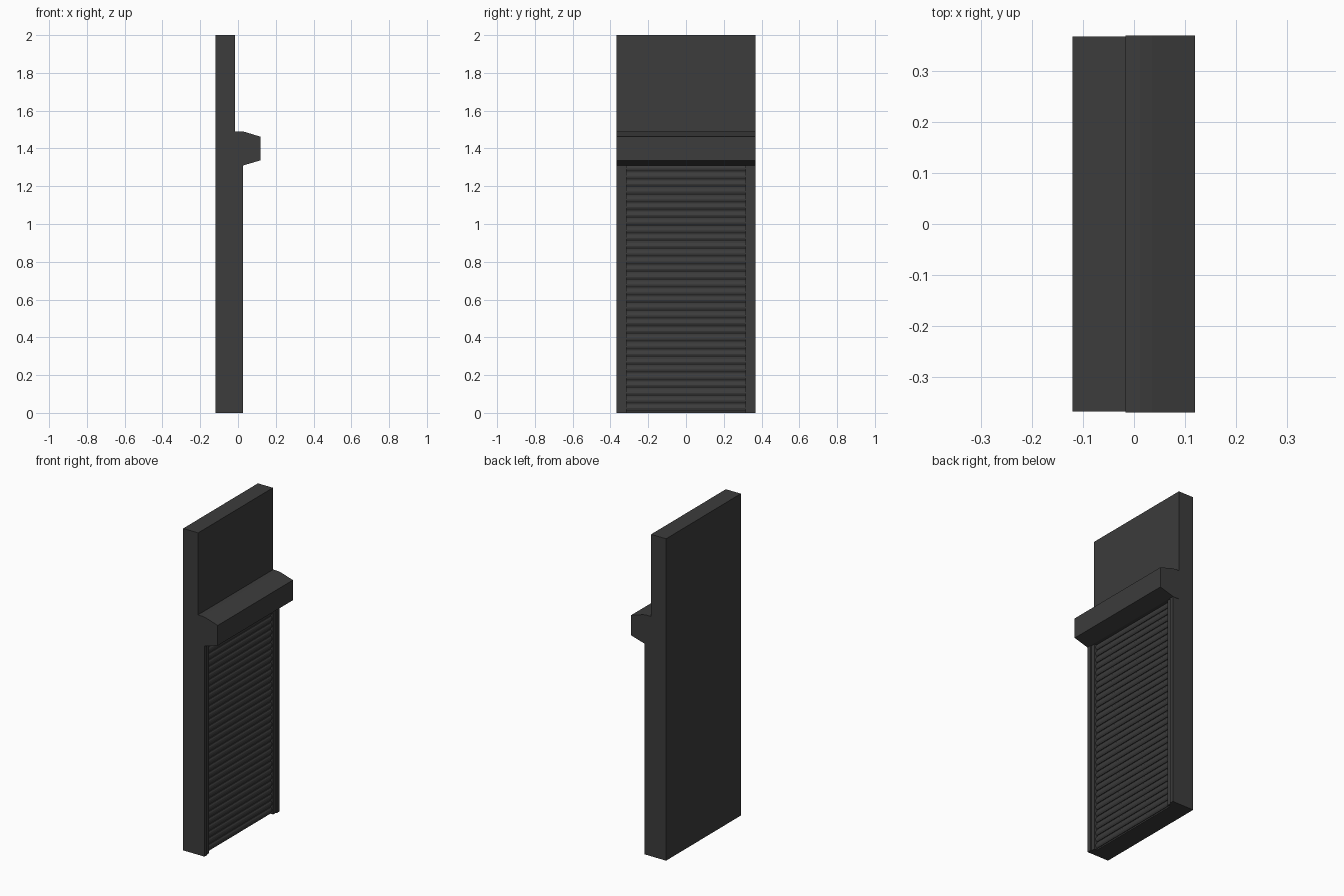
import bpy
import bmesh
import math

cube = bpy.data.objects.get("Cube")
if cube:
    bpy.data.objects.remove(cube, do_unlink=True)

# One dark grey finish for every part
grey = bpy.data.materials.new("dark_grey")
grey.use_nodes = True
colour = (0.045, 0.045, 0.045, 1)
grey.diffuse_color = colour
grey.node_tree.nodes["Principled BSDF"].inputs["Base Color"].default_value = colour

HALF = 0.367      # half width of the wall
INNER = 0.315     # half width of the visible curtain
FACE = -0.017     # outer face of the wall
RAIL_TOP = 1.31


def extrude_y(name, profile, y0, y1):
    """Extrude an (x, z) outline between two y positions."""
    bm = bmesh.new()
    face = bm.faces.new([bm.verts.new((x, y0, z)) for x, z in profile])
    out = bmesh.ops.extrude_face_region(bm, geom=[face])
    moved = [v for v in out["geom"] if isinstance(v, bmesh.types.BMVert)]
    bmesh.ops.translate(bm, verts=moved, vec=(0, y1 - y0, 0))
    bmesh.ops.recalc_face_normals(bm, faces=bm.faces)
    mesh = bpy.data.meshes.new(name)
    bm.to_mesh(mesh)
    bm.free()
    mesh.materials.append(grey)
    obj = bpy.data.objects.new(name, mesh)
    bpy.context.collection.objects.link(obj)
    return obj


def box(name, x0, x1, y0, y1, z0, z1):
    return extrude_y(name, [(x0, z0), (x1, z0), (x1, z1), (x0, z1)], y0, y1)


# Wall panel
box("wall_panel", -0.12, FACE, -HALF, HALF, 0, 2)

# Shutter housing with sloped top and underside
extrude_y("shutter_housing",
          [(FACE, RAIL_TOP), (0.027, RAIL_TOP), (0.119, 1.337), (0.119, 1.462),
           (0.035, 1.488), (0.012, 1.491), (FACE, 1.491)], -HALF - 0.002, HALF + 0.002)

# Guide rails: raised outer strip and slightly lower inner lip
for side, s in (("right", -1), ("left", 1)):
    for part, a, b, depth in (("guide_rail", 0.342, HALF, 0.027),
                              ("guide_lip", INNER, 0.342, 0.021)):
        y0, y1 = sorted((s * a, s * b))
        box(f"{side}_{part}", FACE, depth, y0, y1, 0, RAIL_TOP)

# Shutter curtain: rounded slats separated by narrow grooves
SLATS = 32
pitch = RAIL_TOP / SLATS
outline = [(FACE, 0)]
for i in range(SLATS):
    base = i * pitch
    outline.append((0.002, base))
    outline.append((0.002, base + pitch * 0.2))
    for k in range(5):
        t = k / 4
        outline.append((0.006 + 0.008 * math.sin(math.pi * t),
                        base + pitch * (0.2 + 0.8 * t)))
outline.append((FACE, RAIL_TOP))
extrude_y("shutter_curtain", outline, -INNER, INNER)
